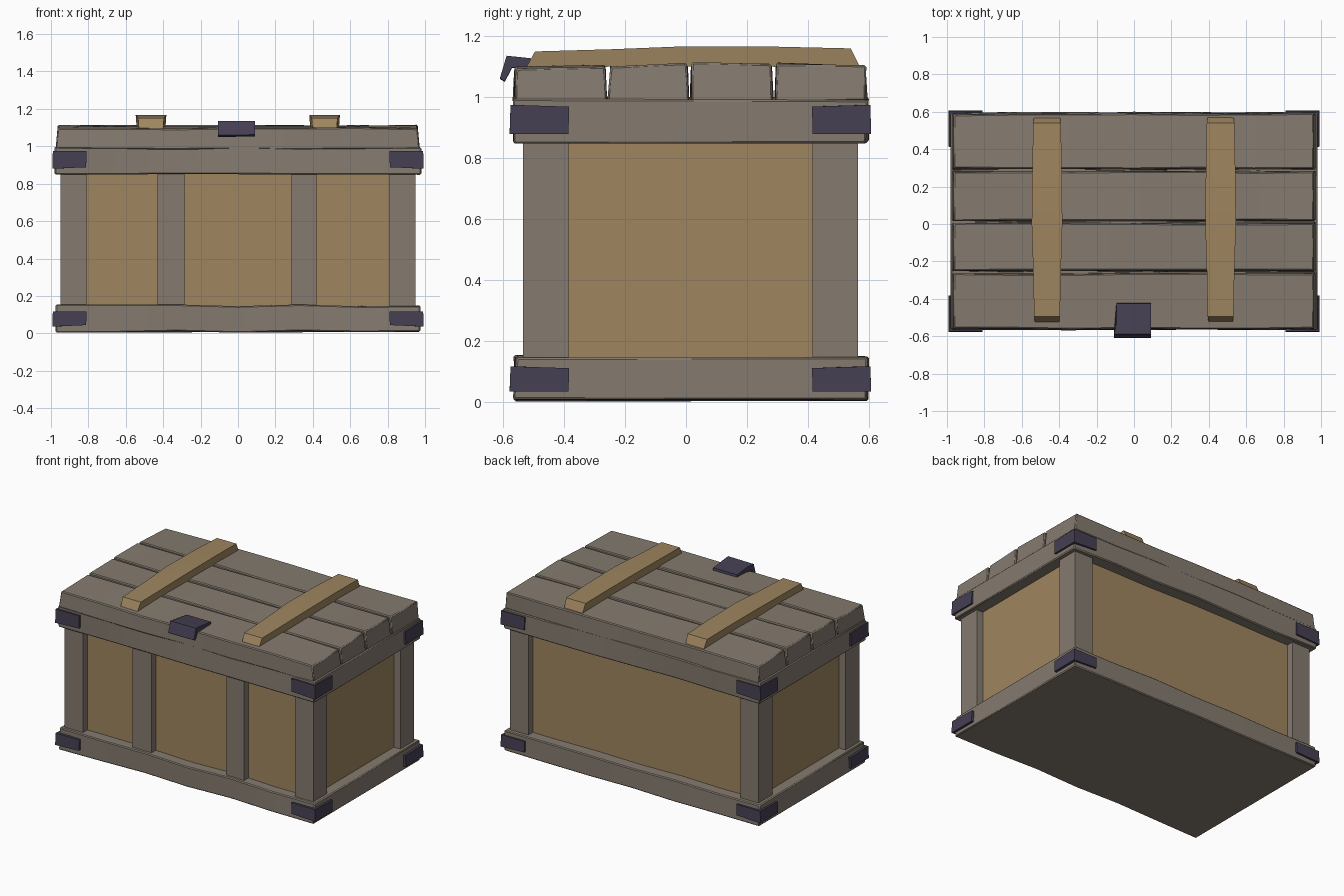
import bpy, bmesh, math, random
from mathutils import Vector

if "Cube" in bpy.data.objects:
    bpy.data.objects.remove(bpy.data.objects["Cube"])

random.seed(4)


def material(name, rgb):
    m = bpy.data.materials.new(name)
    m.diffuse_color = (*rgb, 1)
    m.use_nodes = True
    m.node_tree.nodes["Principled BSDF"].inputs["Base Color"].default_value = m.diffuse_color
    return m


GREY = material("weathered_wood", (0.235, 0.199, 0.160))
TAN = material("tan_wood", (0.345, 0.235, 0.116))
IRON = material("dark_iron", (0.060, 0.050, 0.086))


def finish(name, bm, mat, bevel=0.0):
    bmesh.ops.recalc_face_normals(bm, faces=bm.faces)
    me = bpy.data.meshes.new(name)
    bm.to_mesh(me)
    bm.free()
    me.materials.append(mat)
    ob = bpy.data.objects.new(name, me)
    bpy.context.collection.objects.link(ob)
    if bevel:
        b = ob.modifiers.new("worn_edges", 'BEVEL')
        b.width, b.segments, b.limit_method = bevel, 1, 'ANGLE'
        b.angle_limit = math.radians(40)
    bpy.context.view_layer.objects.active = ob
    ob.select_set(True)
    bpy.ops.object.shade_smooth_by_angle(angle=math.radians(30))
    ob.select_set(False)
    return ob


def loft(name, rings, mat, bevel=0.0):
    """Skin a row of equal-sized point rings and cap both ends."""
    bm = bmesh.new()
    vs = [[bm.verts.new(p) for p in r] for r in rings]
    n = len(vs[0])
    for a, b in zip(vs, vs[1:]):
        for i in range(n):
            bm.faces.new((a[i], a[(i + 1) % n], b[(i + 1) % n], b[i]))
    bm.faces.new(vs[0])
    bm.faces.new(vs[-1])
    return finish(name, bm, mat, bevel)


def box(name, x, y, z, mat, bevel=0.0):
    ring = lambda h: [(x[0], y[0], h), (x[1], y[0], h), (x[1], y[1], h), (x[0], y[1], h)]
    return loft(name, [ring(z[0]), ring(z[1])], mat, bevel)


def wavy(name, x, y, z, mat, cuts=6, amp=0.006, taper=0.0, bevel=0.006, crown=None):
    """Hand-hewn beam along x with uneven edges; taper narrows its top."""
    rings = []
    j = lambda: random.uniform(-amp, amp)
    top = crown or (z[1], z[1])
    for i in range(cuts + 1):
        t = i / cuts
        px = x[0] + (x[1] - x[0]) * t
        tx = px * (1 - taper)
        rings.append([(px, y[0] + j(), z[0] + j()), (px, y[1] + j(), z[0] + j()),
                      (tx, y[1] - taper * .4 + j(), top[1] + j()),
                      (tx, y[0] + taper * .4 + j(), top[0] + j())])
    return loft(name, rings, mat, bevel)


# Wooden body, base and lid rim
box("body_panels", (-0.90, 0.90), (-0.487, 0.515), (0.10, 0.90), TAN)
wavy("base_frame", (-0.975, 0.975), (-0.562, 0.595), (0.008, 0.15), GREY)
wavy("lid_rim", (-0.98, 0.98), (-0.562, 0.595), (0.853, 0.995), GREY)

# Corner posts and the two front posts
for sx, x in (("left", (-0.95, -0.81)), ("right", (0.81, 0.95))):
    for sy, y in (("front", (-0.535, -0.385)), ("back", (0.415, 0.563))):
        box(f"{sy}_{sx}_post", x, y, (0.12, 0.88), GREY)
box("front_middle_post_left", (-0.43, -0.287), (-0.535, -0.45), (0.12, 0.88), GREY)
box("front_middle_post_right", (0.285, 0.42), (-0.535, -0.45), (0.12, 0.88), GREY)

# Lid planks, slightly crowned toward the middle
for i, (y0, y1, z0, z1) in enumerate([(-0.565, -0.262, 1.097, 1.104), (-0.255, 0.008, 1.104, 1.110),
                                      (0.014, 0.284, 1.112, 1.112), (0.291, 0.592, 1.110, 1.102)]):
    wavy(f"lid_plank_{i + 1}", (-0.975, 0.972), (y0, y1), (0.985, 1.1), GREY,
         amp=0.004, taper=0.012, bevel=0.006, crown=(z0, z1))

# Tan battens across the lid: y, half width, bottom, top, top y
for side, cx in (("left", -0.465), ("right", 0.463)):
    rings = []
    for yb, yt, w, zb, zt in ((-0.525, -0.495, 0.069, 1.095, 1.150), (-0.25, -0.25, 0.074, 1.10, 1.157),
                              (0.0, 0.0, 0.082, 1.10, 1.167), (0.28, 0.28, 0.079, 1.10, 1.166),
                              (0.572, 0.540, 0.074, 1.095, 1.160)):
        rings.append([(cx - w * .94, yb, zb), (cx + w * .94, yb, zb),
                      (cx + w, yt, zt), (cx - w, yt, zt)])
    loft(f"{side}_lid_batten", rings, TAN)

# Iron latch folded over the front edge of the lid
profile = [(-0.422, 1.098), (-0.425, 1.118), (-0.53, 1.130), (-0.588, 1.136),
           (-0.610, 1.062), (-0.594, 1.052), (-0.570, 1.098), (-0.52, 1.098)]
loft("latch", [[(-0.094, y, z) for y, z in profile], [(-0.106, y, z - 0.002) if y < -0.55 else (-0.094, y, z)
     for y, z in profile], [(0.090, y, z) for y, z in profile]][1:], IRON)

# L-shaped iron corner brackets, wrapping each corner of base and rim
for level, z0, z1 in (("base", 0.036, 0.118), ("rim", 0.880, 0.975)):
    for sx in (-1, 1):
        for sy in (-1, 1):
            yo = -0.578 if sy < 0 else 0.607
            yi = -0.385 if sy < 0 else 0.415
            xo, xi, t = 0.993 * sx, 0.812 * sx, 0.035
            outline = [(xi, yo), (xo, yo), (xo, yi), (xo - t * sx, yi),
                       (xo - t * sx, yo - t * sy), (xi, yo - t * sy)]
            low = [(x, y, z0 + (0.008 if k in (0, 5) else 0)) for k, (x, y) in enumerate(outline)]
            high = [(x * 0.997, y * 0.995, z1 - (0.006 if k in (2, 3) else 0))
                    for k, (x, y) in enumerate(outline)]
            loft(f"{level}_{'left' if sx < 0 else 'right'}_{'front' if sy < 0 else 'back'}_bracket",
                 [low, high], IRON)
